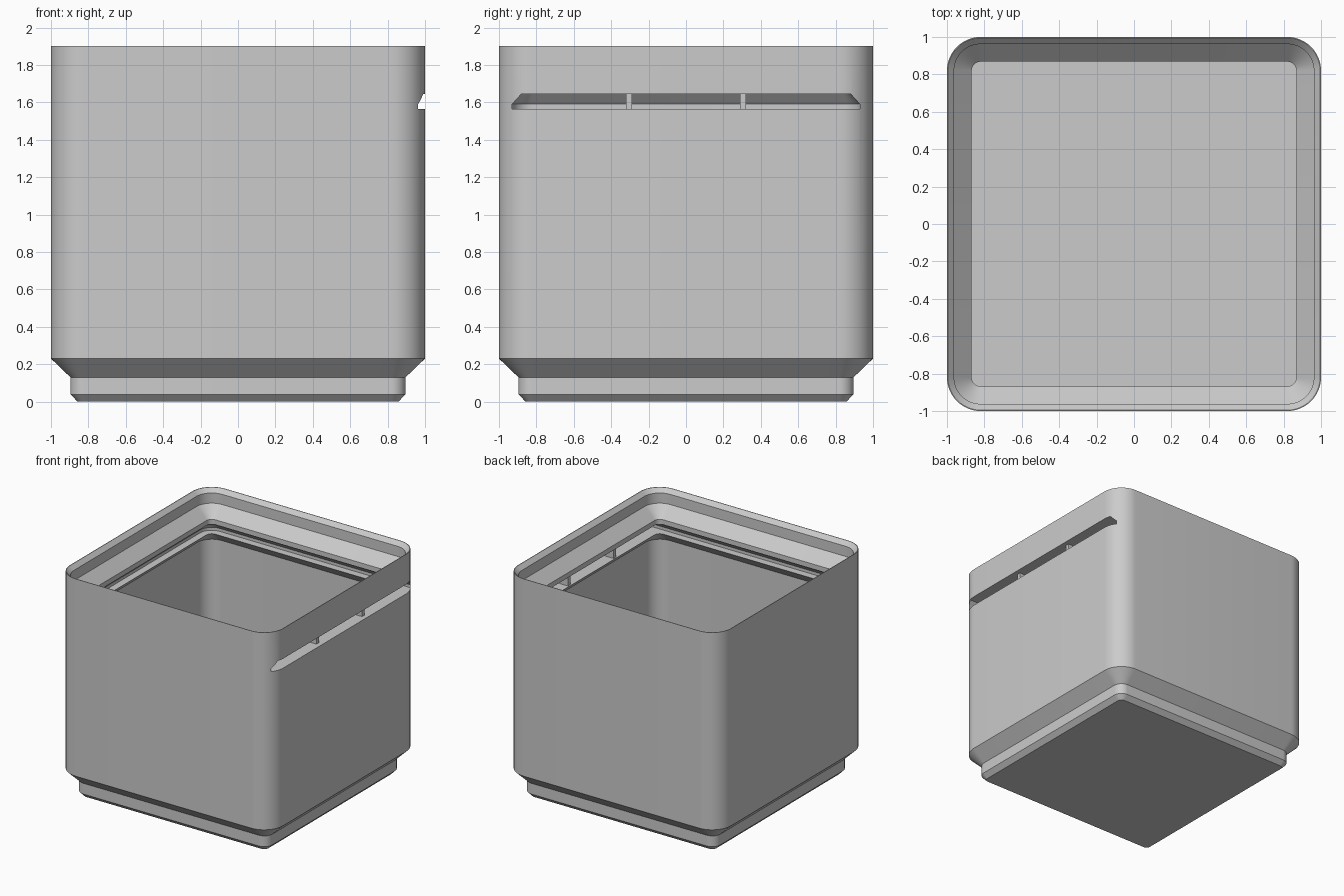
import bpy, bmesh, math

if "Cube" in bpy.data.objects:
    bpy.data.objects.remove(bpy.data.objects["Cube"])

CENTRE = 0.82    # every rounded corner shares this centre
STEPS = 12       # segments per corner

grey = bpy.data.materials.new("plain_grey")
grey.use_nodes = True
grey.diffuse_color = (0.6, 0.6, 0.6, 1)
grey.node_tree.nodes["Principled BSDF"].inputs["Base Color"].default_value = (0.6, 0.6, 0.6, 1)


def rounded_square(half):
    """Outline of a square whose corners are arcs about the shared centre."""
    radius = half - CENTRE
    points = []
    for corner in range(4):
        sx = 1 if corner in (0, 3) else -1
        sy = 1 if corner < 2 else -1
        for i in range(STEPS + 1):
            a = math.pi / 2 * (corner + i / STEPS)
            points.append((sx * CENTRE + radius * math.cos(a),
                           sy * CENTRE + radius * math.sin(a)))
    return points


def open_ended(half):
    """Rounded square on the -x side, running straight out past +x."""
    left = [p for p in rounded_square(half) if p[0] < 0]
    return [(1.2, half)] + left + [(1.2, -half)]


def loft(name, rings):
    """Closed solid through a list of (outline, z) rings."""
    bm = bmesh.new()
    loops = [[bm.verts.new((x, y, z)) for x, y in outline] for outline, z in rings]
    for low, high in zip(loops, loops[1:]):
        n = len(low)
        for i in range(n):
            j = (i + 1) % n
            bm.faces.new((low[i], low[j], high[j], high[i]))
    bm.faces.new(loops[0][::-1])
    bm.faces.new(loops[-1])
    bmesh.ops.recalc_face_normals(bm, faces=bm.faces)
    mesh = bpy.data.meshes.new(name)
    bm.to_mesh(mesh)
    bm.free()
    mesh.materials.append(grey)
    obj = bpy.data.objects.new(name, mesh)
    bpy.context.collection.objects.link(obj)
    return obj


# Bin: stepped foot, outer wall, stacking rim, lid rail, inner wall, floor
profile = [(0.858, 0), (0.896, 0.039), (0.896, 0.13), (1.0, 0.23), (1.0, 1.9),
           (0.995, 1.9), (0.962, 1.866), (0.962, 1.78), (0.868, 1.687),
           (0.868, 1.565), (0.955, 1.478), (0.955, 0.31)]
box = loft("bin_body", [(rounded_square(h), z) for h, z in profile])

# Dovetail lid groove, open on the +x side
cutter = loft("lid_groove_cutter", [(open_ended(h), z) for h, z in
                                    ((0.93, 1.565), (0.93, 1.59), (0.88, 1.645))])
cutter.hide_render = True
groove = box.modifiers.new("lid_groove", 'BOOLEAN')
groove.object = cutter
groove.operation = 'DIFFERENCE'
groove.solver = 'EXACT'
bpy.context.view_layer.objects.active = box
box.select_set(True)
bpy.ops.object.modifier_apply(modifier=groove.name)
bpy.data.objects.remove(cutter)

# Small posts bridging the lid opening
for side, y in (("left", 0.305), ("right", -0.305)):
    outline = [(0.96, y + 0.017), (0.88, y + 0.017), (0.88, y - 0.017), (0.96, y - 0.017)]
    loft("slot_post_" + side, [(outline, 1.563), (outline, 1.647)])

# Smooth corners, crisp edges
bpy.ops.object.select_all(action='DESELECT')
box.select_set(True)
bpy.context.view_layer.objects.active = box
bpy.ops.object.shade_smooth_by_angle(angle=math.radians(30))
